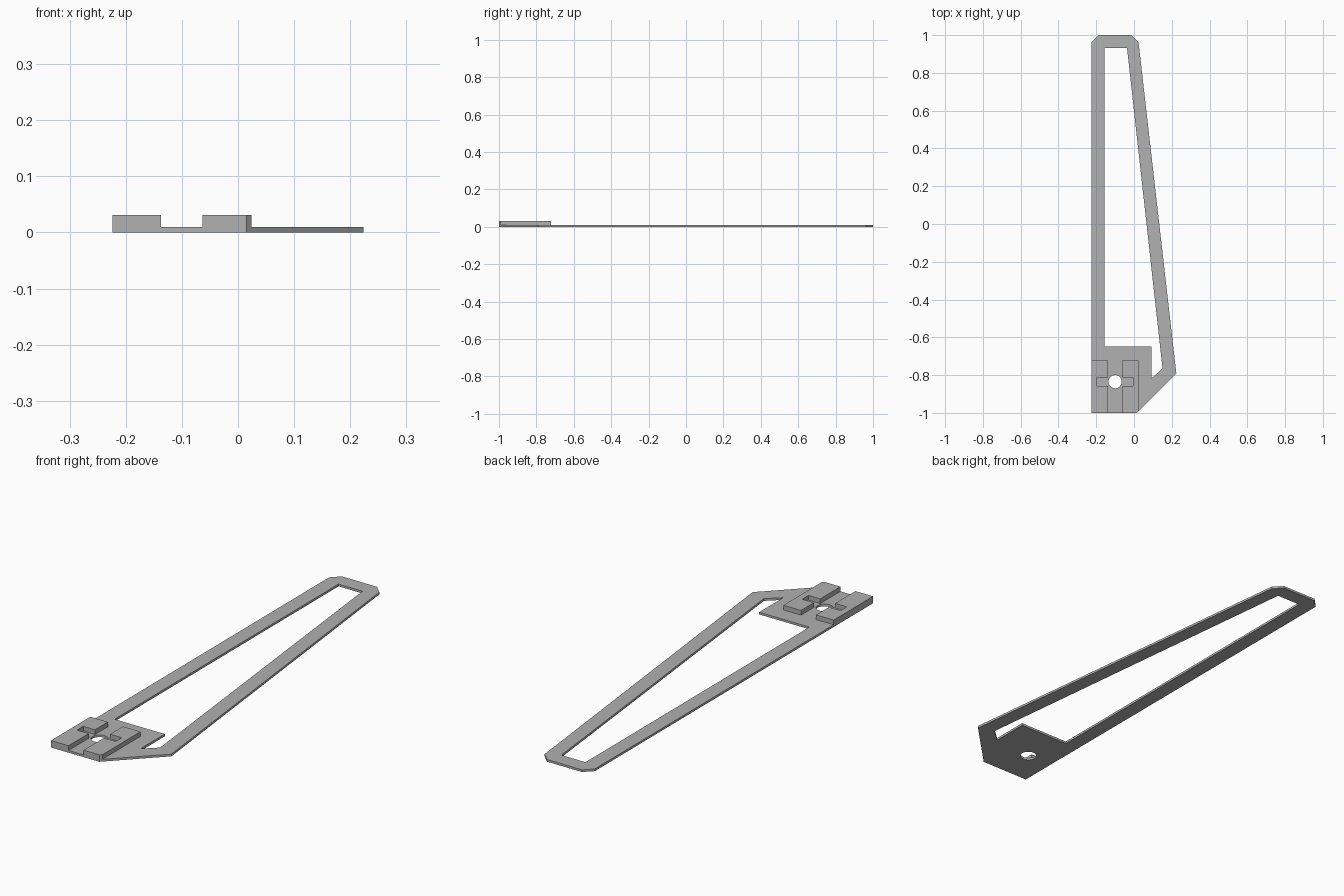
import bpy
import bmesh
from math import cos, sin, tau

cube = bpy.data.objects.get("Cube")
if cube:
    bpy.data.objects.remove(cube, do_unlink=True)

grey = bpy.data.materials.new("plain grey")
grey.use_nodes = True
colour = (0.44, 0.44, 0.44, 1)
grey.diffuse_color = colour
grey.node_tree.nodes["Principled BSDF"].inputs["Base Color"].default_value = colour


def plate(name, loops, bottom, top):
    """Extrude an outline, with any further loops as holes, from bottom to top."""
    bm = bmesh.new()
    edges = []
    for loop in loops:
        verts = [bm.verts.new((x, y, bottom)) for x, y in loop]
        edges += [bm.edges.new((a, b)) for a, b in zip(verts, verts[1:] + verts[:1])]
    bmesh.ops.triangle_fill(bm, edges=edges, use_beauty=True, normal=(0, 0, 1))
    extruded = bmesh.ops.extrude_face_region(bm, geom=bm.faces[:], use_keep_orig=True)
    moved = [v for v in extruded["geom"] if isinstance(v, bmesh.types.BMVert)]
    bmesh.ops.translate(bm, verts=moved, vec=(0, 0, top - bottom))
    bmesh.ops.recalc_face_normals(bm, faces=bm.faces[:])
    bmesh.ops.dissolve_limit(bm, angle_limit=0.01, verts=bm.verts[:], edges=bm.edges[:])
    mesh = bpy.data.meshes.new(name)
    bm.to_mesh(mesh)
    bm.free()
    mesh.materials.append(grey)
    obj = bpy.data.objects.new(name, mesh)
    bpy.context.collection.objects.link(obj)
    return obj


THIN, THICK = 0.01, 0.031
CX, CY = -0.1, -0.835      # centre of the mounting hole

# Flat arm with a long tapered opening and a round hole
outline = [(-0.224, -1), (0.015, -1), (0.224, -0.79), (0.024, 0.963),
           (-0.013, 1), (-0.187, 1), (-0.224, 0.963)]
opening = [(-0.156, 0.932), (-0.037, 0.932), (0.151, -0.765), (0.092, -0.818),
           (0.092, -0.648), (-0.156, -0.648)]
hole = [(CX + 0.035 * cos(tau * i / 32), CY + 0.035 * sin(tau * i / 32))
        for i in range(32)]
plate("arm_plate", [outline, opening, hole], 0, THIN)

# Raised pads either side of the channel, each notched by the cross slot
for side, name in ((-1, "right_pad"), (1, "left_pad")):
    inner, slot, outer = (CX + side * d for d in (0.037, 0.095, 0.124))
    low, high = CY - 0.022, CY + 0.022
    corner = [(outer, -1)] if side < 0 else [(0.015, -1), (outer, -0.991)]
    pad = [(inner, -1)] + corner + [
        (outer, -0.722), (inner, -0.722), (inner, high),
        (slot, high), (slot, low), (inner, low)]
    plate(name, [pad], THIN, THICK)
